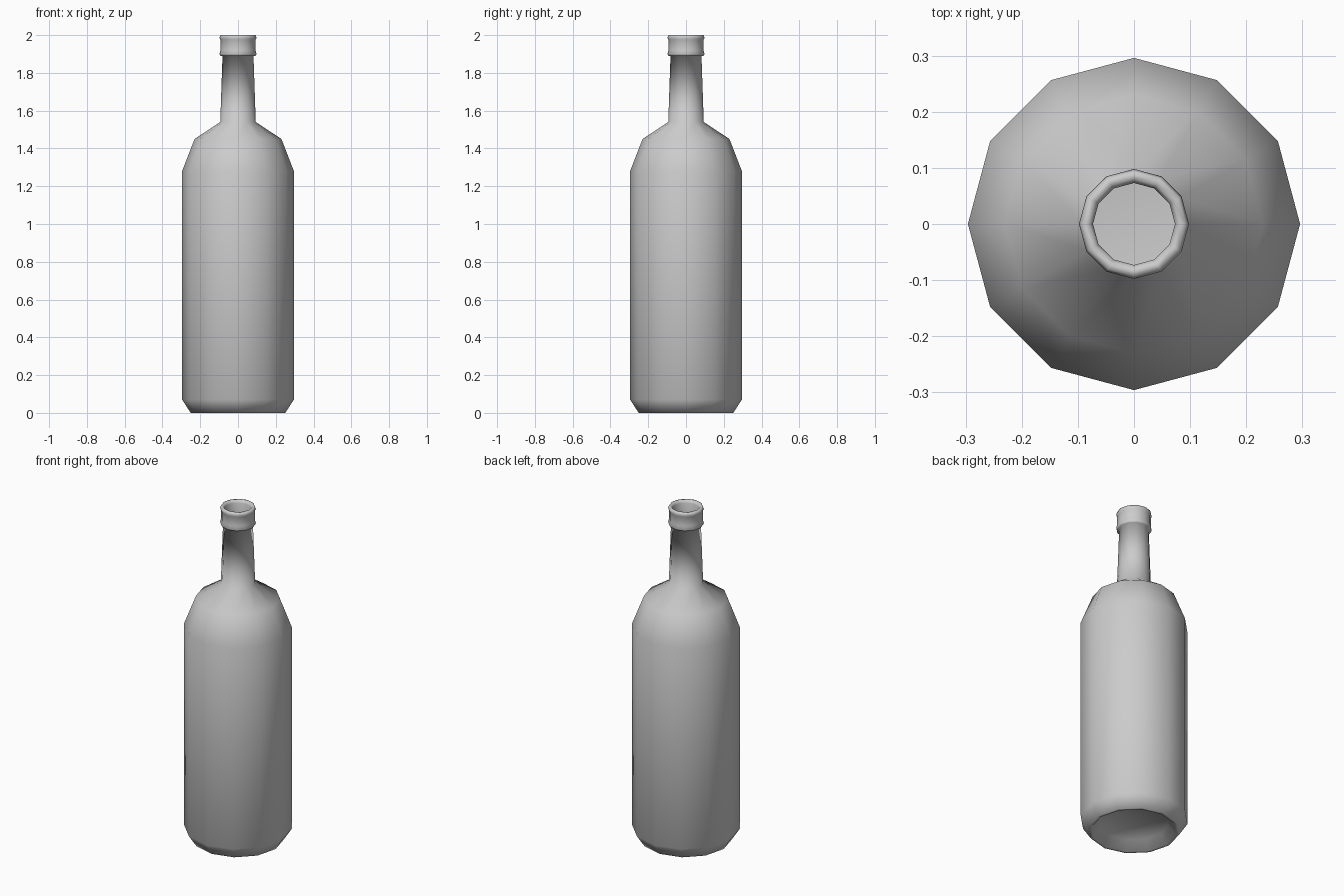
import bpy, bmesh, math

if "Cube" in bpy.data.objects:
    bpy.data.objects.remove(bpy.data.objects["Cube"])

SIDES = 12

# Outside, over the lip, then back down the inner wall: (radius, height)
PROFILE = [
    # recessed base and foot
    (0.19, 0.05), (0.235, 0.0), (0.25, 0.0), (0.296, 0.07),
    # body and shoulder
    (0.296, 1.28), (0.23, 1.45),
    # neck
    (0.094, 1.54), (0.082, 1.89),
    # lip ring
    (0.093, 1.89), (0.098, 1.90), (0.093, 1.92), (0.093, 1.975),
    (0.098, 1.985), (0.093, 2.0), (0.08, 2.0), (0.073, 1.985),
    # inner wall
    (0.073, 1.88), (0.084, 1.53), (0.22, 1.44), (0.285, 1.275),
    (0.285, 0.08), (0.24, 0.06),
]


def lathe(name, profile, sides):
    bm = bmesh.new()
    rings = []
    for r, z in profile:
        rings.append([bm.verts.new((r * math.cos(2 * math.pi * i / sides),
                                    r * math.sin(2 * math.pi * i / sides), z))
                      for i in range(sides)])
    for a, b in zip(rings, rings[1:]):
        for i in range(sides):
            j = (i + 1) % sides
            bm.faces.new((a[i], a[j], b[j], b[i]))
    # underside and inner floor
    bm.faces.new(rings[0][::-1])
    bm.faces.new(rings[-1])
    bmesh.ops.recalc_face_normals(bm, faces=bm.faces)
    for f in bm.faces:
        f.smooth = True
    mesh = bpy.data.meshes.new(name)
    bm.to_mesh(mesh)
    bm.free()
    obj = bpy.data.objects.new(name, mesh)
    bpy.context.collection.objects.link(obj)
    return obj


lathe("bottle", PROFILE, SIDES)
